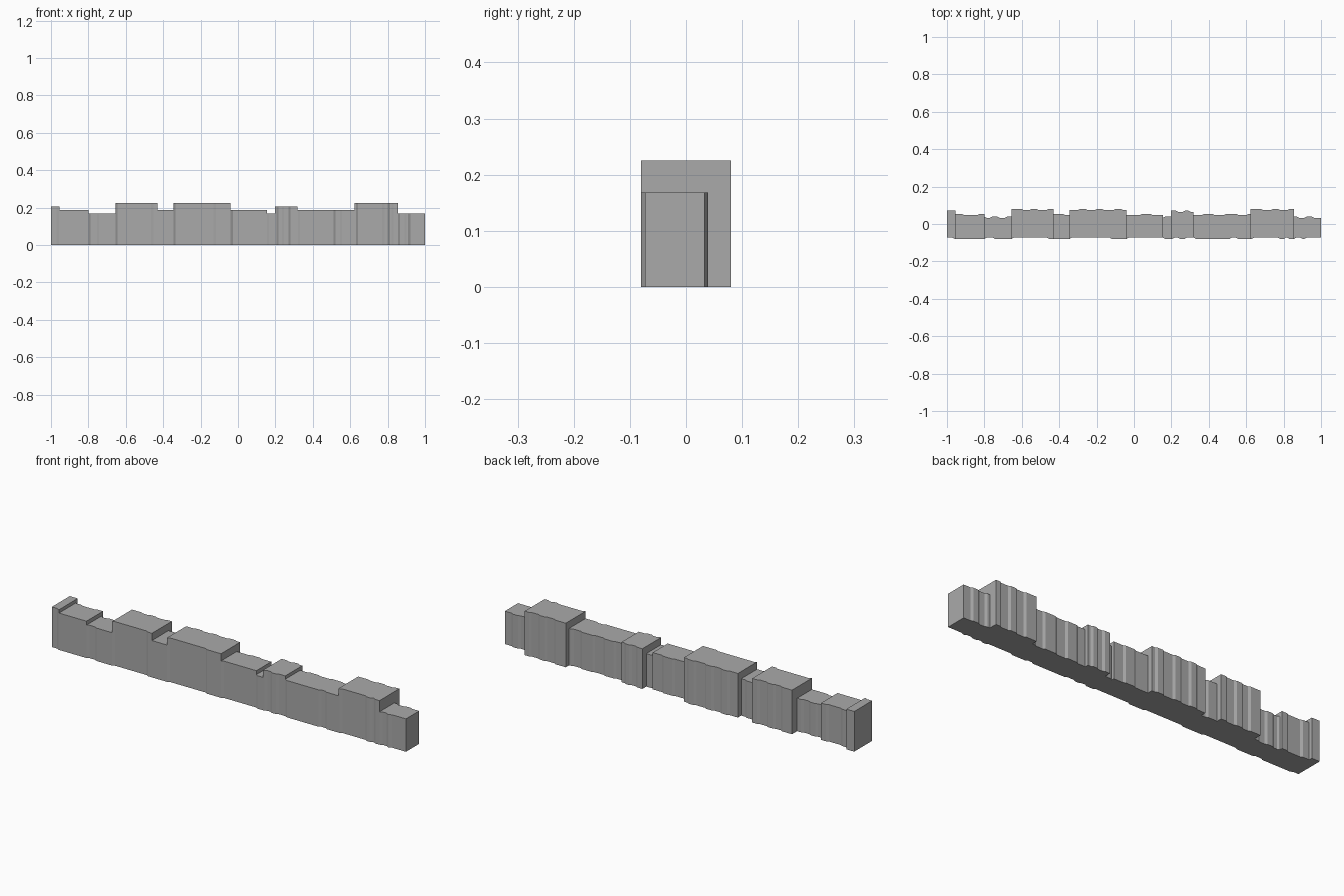
import bpy
import bmesh

cube = bpy.data.objects.get("Cube")
if cube:
    bpy.data.objects.remove(cube)

grey = bpy.data.materials.new("stone_grey")
grey.use_nodes = True
grey.diffuse_color = (0.4, 0.4, 0.4, 1)
grey.node_tree.nodes["Principled BSDF"].inputs["Base Color"].default_value = (0.4, 0.4, 0.4, 1)

# Where the front and back faces step in or out
FRONT_JOGS = [-.97, -.80, -.755, -.655, -.465, -.345, -.13, -.04, .155, .205, .235,
              .27, .32, .51, .545, .63, .77, .80, .82, .855, .89, .91]
BACK_JOGS = [-.92, -.84, -.80, -.77, -.73, -.69, -.60, -.56, -.52, -.47, -.38, -.30, -.26,
             -.21, -.17, -.11, -.07, .03, .09, .155, .225, .26, .29, .36, .42, .48,
             .55, .60, .68, .73, .77, .82, .87, .91, .95]
SLANT = 0.012
LOW, MID, TALL, HIGH = (.168, .039), (.188, .053), (.205, .071), (.225, .08)

# Right end of each block, with its (height, back depth)
BLOCKS = [(-.955, TALL), (-.80, MID), (-.655, LOW), (-.43, HIGH), (-.345, MID),
          (-.04, HIGH), (.155, MID), (.197, LOW), (.318, TALL), (.623, MID),
          (.855, HIGH), (1.0, LOW)]


def offset(jogs, x):
    """Share of the step, 0 or 1 on the flats and between them on a slant."""
    level = 0.0
    for i, jog in enumerate(jogs):
        t = min(max((x - jog) / SLANT, 0), 1)
        level += t if i % 2 == 0 else -t
    return level


def edge_points(jogs, x0, x1, y, step):
    xs = [x0, x1] + [p for j in jogs for p in (j, j + SLANT) if x0 < p < x1]
    return [(x, y + step * offset(jogs, x)) for x in sorted(set(xs))]


def add_block(name, x0, x1, height, back):
    front_edge = edge_points(FRONT_JOGS, x0, x1, -.073, -.007)
    back_edge = edge_points(BACK_JOGS, x0, x1, back, -.006)
    bm = bmesh.new()
    outline = [bm.verts.new((x, y, 0)) for x, y in front_edge + back_edge[::-1]]
    base = bm.faces.new(outline)
    result = bmesh.ops.extrude_face_region(bm, geom=[base], use_keep_orig=True)
    top = [v for v in result["geom"] if isinstance(v, bmesh.types.BMVert)]
    bmesh.ops.translate(bm, verts=top, vec=(0, 0, height))
    bmesh.ops.recalc_face_normals(bm, faces=bm.faces)
    mesh = bpy.data.meshes.new(name)
    bm.to_mesh(mesh)
    bm.free()
    mesh.materials.append(grey)
    bpy.context.collection.objects.link(bpy.data.objects.new(name, mesh))


# Row of joined blocks from right to left
start = -1.0
for number, (end, (height, back)) in enumerate(BLOCKS, 1):
    add_block(f"wall_block_{number}", start, end, height, back)
    start = end
